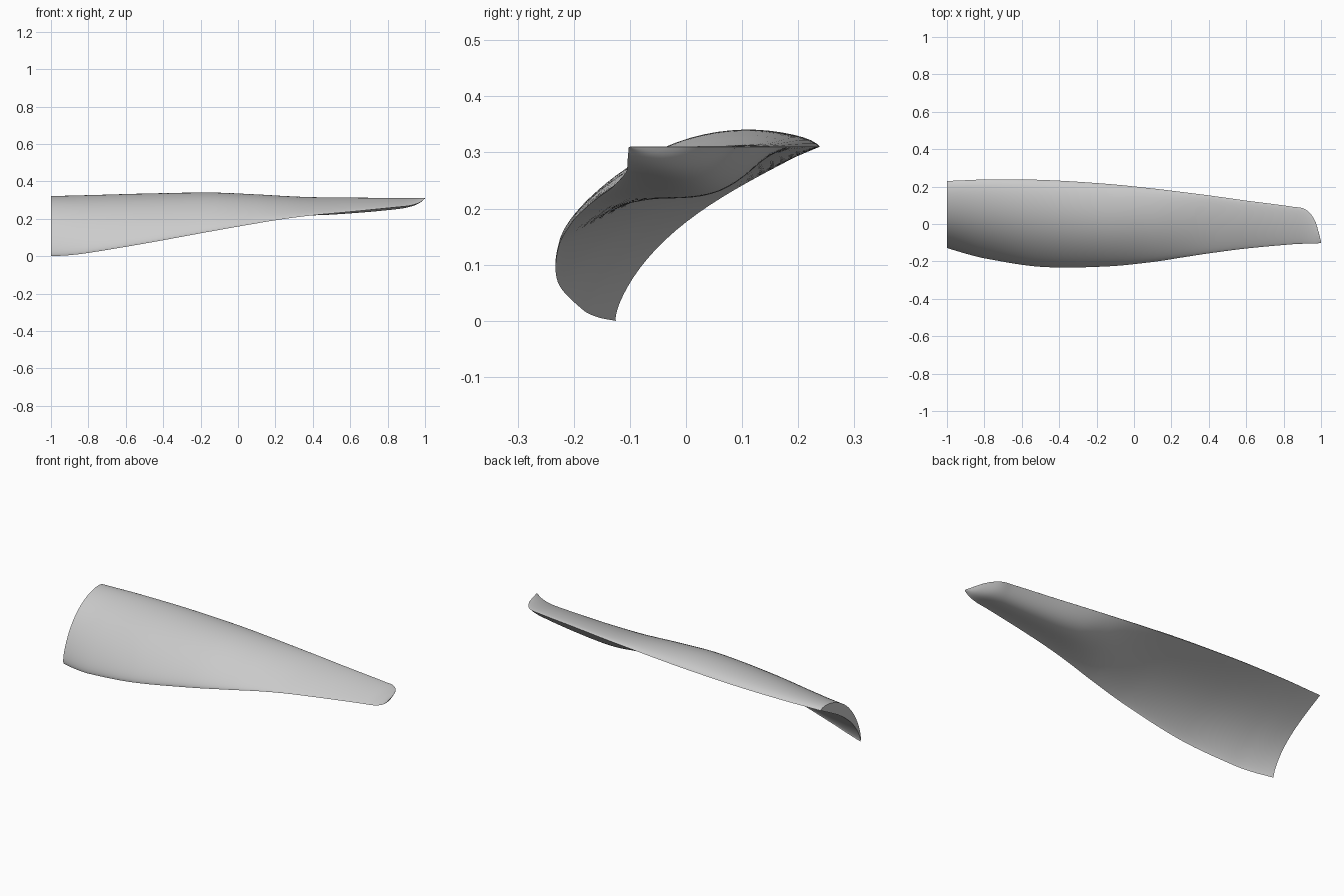
import bpy
import bmesh
from math import sin, pi, hypot

old = bpy.data.objects.get("Cube")
if old:
    bpy.data.objects.remove(old, do_unlink=True)

# Blade stations: span x, leading edge y z, trailing edge y z,
# upper bulge, lower bulge, lower bulge bias toward the trailing edge
STATIONS = [
    (-1, -.125, 0, .23, .31, .106, .051, .72),
    (-.9, -.156, .006, .234, .31, .106, .05, .72),
    (-.8, -.182, .018, .238, .31, .107, .049, .73),
    (-.5, -.228, .068, .236, .31, .106, .042, .75),
    (-.15, -.227, .132, .215, .31, .094, .025, .8),
    (.1, -.203, .176, .19, .31, .066, -.002, 1.1),
    (.25, -.18, .2, .172, .31, .046, -.03, 1.3),
    (.4, -.157, .219, .153, .31, .03, -.05, 1.4),
    (.6, -.131, .238, .125, .31, .021, -.05, 1.4),
    (.85, -.108, .263, .092, .31, .013, -.037, 1.3),
    (.92, -.105, .271, .076, .31, .011, -.026, 1.2),
    (.97, -.104, .287, .012, .31, .006, -.012, 1),
    (1, -.102, .309, -.094, .31, .001, -.001, 1),
]
SPAN_STEPS, CHORD_STEPS = 96, 28


def station_at(x):
    """Smoothly interpolate the station values at span x."""
    i = 0
    while i < len(STATIONS) - 2 and x > STATIONS[i + 1][0]:
        i += 1
    a, b = STATIONS[i], STATIONS[i + 1]
    before, after = STATIONS[max(i - 1, 0)], STATIONS[min(i + 2, len(STATIONS) - 1)]
    width = b[0] - a[0]
    t = (x - a[0]) / width
    values = []
    for k in range(1, len(a)):
        slope_a = (b[k] - before[k]) / (b[0] - before[0]) * width
        slope_b = (after[k] - a[k]) / (after[0] - a[0]) * width
        rise = b[k] - a[k]
        values.append(a[k] + t * (slope_a + t * (3 * rise - 2 * slope_a - slope_b
                                                 + t * (slope_a + slope_b - 2 * rise))))
    return values


def section(x):
    """Closed aerofoil loop: upper skin back to front, lower skin front to back."""
    ly, lz, ty, tz, upper, lower, bias = station_at(x)
    dy, dz = ty - ly, tz - lz
    chord = max(hypot(dy, dz), 1e-6)
    ny, nz = -dz / chord, dy / chord

    def point(t, offset):
        return (x, ly + dy * t + ny * offset, lz + dz * t + nz * offset)

    # Points packed toward both edges
    steps = [k / CHORD_STEPS for k in range(CHORD_STEPS + 1)]
    steps = [t * t * (3 - 2 * t) for t in steps]
    top = [point(t, upper * max(sin(pi * t ** 1.1), 0) ** .6) for t in reversed(steps)]
    bottom = [point(t, lower * sin(pi * t ** bias)) for t in steps[1:-1]]
    return top + bottom


# Blade skin, with rows packed closer toward the rounded tip
bm = bmesh.new()
rows = []
for j in range(SPAN_STEPS + 1):
    s = j / SPAN_STEPS
    x = 1 - 2 * (1 - s) ** 1.4
    rows.append([bm.verts.new(p) for p in section(x)])
count = len(rows[0])
for a, b in zip(rows, rows[1:]):
    for k in range(count):
        n = (k + 1) % count
        bm.faces.new((a[k], a[n], b[n], b[k]))

# Root and tip caps
bm.faces.new(rows[0])
bm.faces.new(rows[-1])
bmesh.ops.recalc_face_normals(bm, faces=bm.faces)

mesh = bpy.data.meshes.new("blade")
bm.to_mesh(mesh)
bm.free()
blade = bpy.data.objects.new("blade", mesh)
bpy.context.collection.objects.link(blade)

# Light grey finish
grey = bpy.data.materials.new("light_grey")
grey.use_nodes = True
colour = (.6, .6, .6, 1)
grey.diffuse_color = colour
grey.node_tree.nodes["Principled BSDF"].inputs["Base Color"].default_value = colour
mesh.materials.append(grey)

bpy.context.view_layer.objects.active = blade
blade.select_set(True)
bpy.ops.object.shade_smooth_by_angle()
